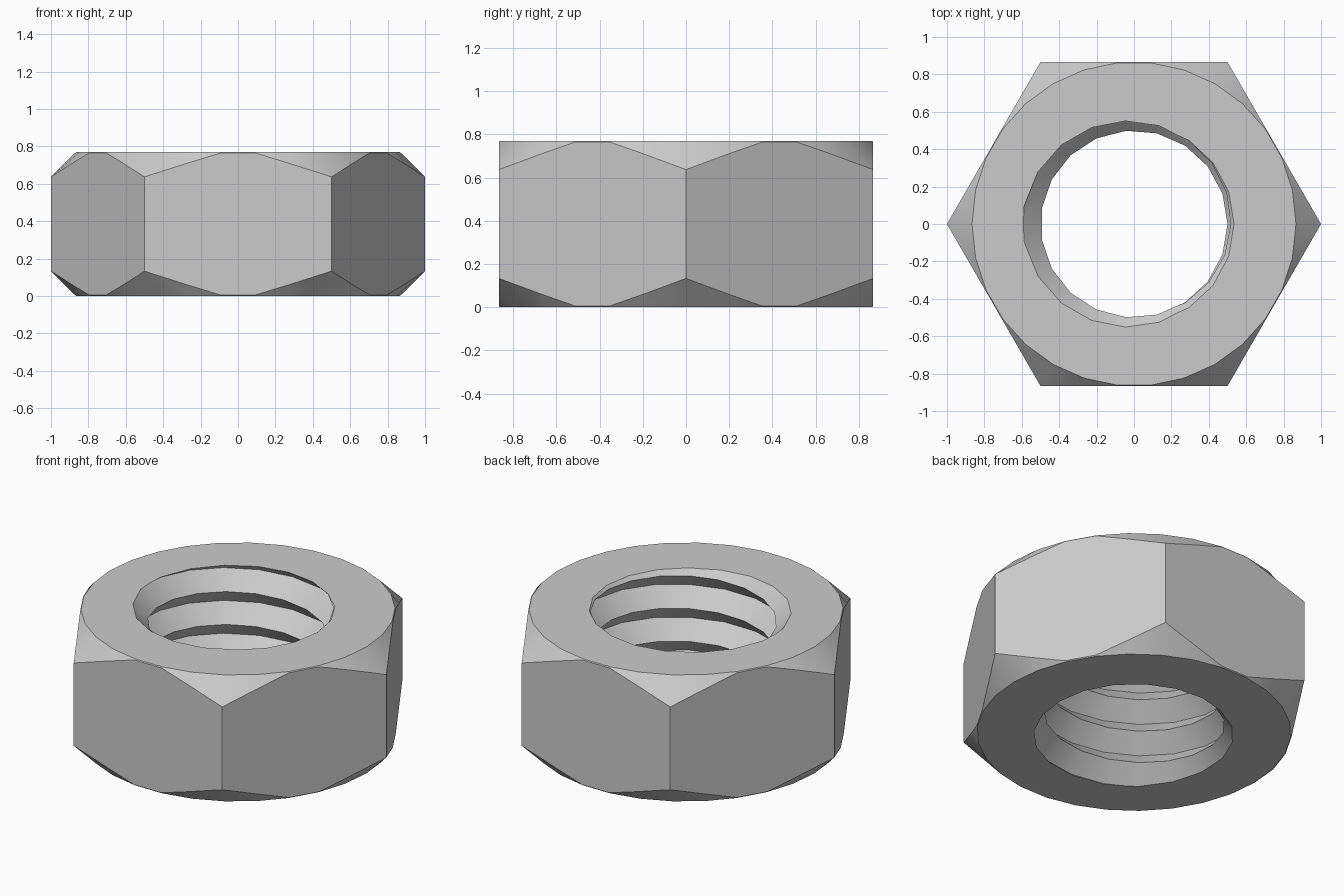
import bpy, bmesh, math

if "Cube" in bpy.data.objects:
    bpy.data.objects.remove(bpy.data.objects["Cube"])

HEIGHT = 0.77
APOTHEM = math.sqrt(0.75)
PITCH = 0.2
CREST, ROOT = 0.5, 0.6
SIDES = 19          # columns around the thread
BEVEL_RADIUS = 0.535

steel = bpy.data.materials.new("grey steel")
steel.use_nodes = True
steel.diffuse_color = (0.6, 0.6, 0.6, 1)
steel.node_tree.nodes["Principled BSDF"].inputs["Base Color"].default_value = (0.6, 0.6, 0.6, 1)


def make_object(name, bm):
    bmesh.ops.recalc_face_normals(bm, faces=bm.faces)
    mesh = bpy.data.meshes.new(name)
    bm.to_mesh(mesh)
    bm.free()
    mesh.materials.append(steel)
    obj = bpy.data.objects.new(name, mesh)
    bpy.context.collection.objects.link(obj)
    return obj


def polar(bm, r, a, z):
    return bm.verts.new((r * math.cos(a), r * math.sin(a), z))


# Hexagonal body with conical corner chamfers on both ends
def build_body():
    bm = bmesh.new()
    drops = [0.133, 0.063, 0.005, 0.005, 0.063]
    rings = [[], [], [], []]
    for i in range(30):
        a = math.radians(12 * i)
        r = APOTHEM / math.cos(math.radians(12 * (i % 5) - 30))
        d = drops[i % 5]
        spots = [(APOTHEM, 0), (r, d), (r, HEIGHT - d), (APOTHEM, HEIGHT)]
        for ring, (radius, z) in zip(rings, spots):
            ring.append(polar(bm, radius, a, z))
    for low, high in zip(rings, rings[1:]):
        for i in range(30):
            j = (i + 1) % 30
            bm.faces.new((low[i], low[j], high[j], high[i]))
    bm.faces.new(rings[0])
    bm.faces.new(rings[3])
    bmesh.ops.dissolve_limit(bm, angle_limit=0.01, verts=bm.verts, edges=bm.edges)
    return make_object("nut_body", bm)


# Right-handed helical screw used to cut the internal thread
def build_thread_cutter():
    bm = bmesh.new()
    rows = 14
    base = HEIGHT - 6 * PITCH
    grid = [[polar(bm, ROOT if k % 2 else CREST, math.tau * i / SIDES,
                   base + PITCH * (k / 2 + i / SIDES))
             for k in range(rows)] for i in range(SIDES)]
    for i in range(SIDES - 1):
        for k in range(rows - 1):
            bm.faces.new((grid[i][k], grid[i + 1][k], grid[i + 1][k + 1], grid[i][k + 1]))
    # the last column joins the first one a full turn higher
    first, last = grid[0], grid[-1]
    for k in range(rows - 3):
        bm.faces.new((last[k], first[k + 2], first[k + 3], last[k + 1]))
    # close both ends with fans, well outside the body
    rim = [e for e in bm.edges if e.is_boundary]
    tips = [bm.verts.new((0, 0, base - 0.5)), bm.verts.new((0, 0, base + 2.2))]
    middle = base + PITCH * rows / 4
    for e in rim:
        z = (e.verts[0].co.z + e.verts[1].co.z) / 2
        bm.faces.new((e.verts[0], e.verts[1], tips[z > middle]))
    return make_object("thread_cutter", bm)


# Cone that bevels one mouth of the hole
def build_bevel_cutter(name, z, up):
    bm = bmesh.new()
    rings = [[polar(bm, BEVEL_RADIUS + s, math.tau * i / SIDES, z + up * s)
              for i in range(SIDES)] for s in (-0.1, 0.1)]
    for i in range(SIDES):
        j = (i + 1) % SIDES
        bm.faces.new((rings[0][i], rings[0][j], rings[1][j], rings[1][i]))
    for ring in rings:
        bm.faces.new(ring)
    return make_object(name, bm)


nut = build_body()
cutters = [build_thread_cutter(),
           build_bevel_cutter("top_bevel_cutter", HEIGHT, 1),
           build_bevel_cutter("bottom_bevel_cutter", 0, -1)]

# Cut the hole, then bake the result and discard the cutters
for cutter in cutters:
    cut = nut.modifiers.new(cutter.name, 'BOOLEAN')
    cut.operation = 'DIFFERENCE'
    cut.solver = 'EXACT'
    cut.object = cutter
    cutter.hide_render = True
bpy.context.view_layer.objects.active = nut
nut.select_set(True)
for cutter in cutters:
    bpy.ops.object.modifier_apply(modifier=cutter.name)
    bpy.data.objects.remove(cutter)

bpy.ops.object.select_all(action='DESELECT')
nut.select_set(True)
bpy.ops.object.shade_smooth_by_angle(angle=math.radians(30))
